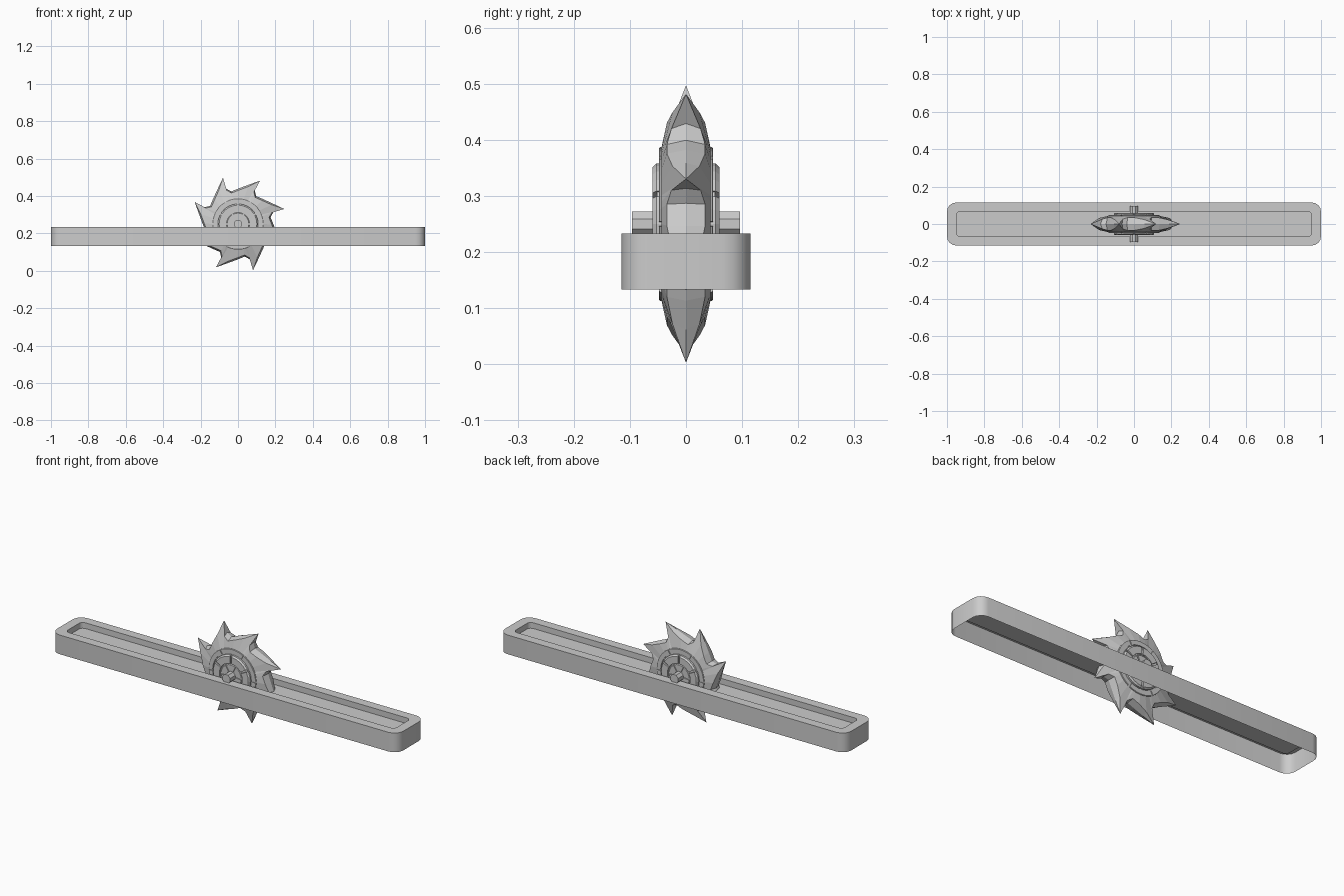
import bpy, bmesh
from math import radians, cos, sin

if "Cube" in bpy.data.objects:
    bpy.data.objects.remove(bpy.data.objects["Cube"])

CZ = 0.25  # height of the axle


def finish(name, bm, smooth=False, recalc=True):
    if recalc:
        bmesh.ops.recalc_face_normals(bm, faces=bm.faces[:])
    me = bpy.data.meshes.new(name)
    bm.to_mesh(me)
    bm.free()
    ob = bpy.data.objects.new(name, me)
    bpy.context.collection.objects.link(ob)
    if smooth:
        bpy.context.view_layer.objects.active = ob
        ob.select_set(True)
        bpy.ops.object.shade_smooth_by_angle(angle=radians(35))
        ob.select_set(False)
    return ob


def polar(r, deg, y):
    return (r * cos(radians(deg)), y, CZ + r * sin(radians(deg)))


def rounded_rect(hx, hy, r, seg=4):
    pts = []
    for k, (sx, sy) in enumerate([(1, 1), (-1, 1), (-1, -1), (1, -1)]):
        for i in range(seg + 1):
            a = radians(90 * k + 90 * i / seg)
            pts.append((sx * (hx - r) + r * cos(a), sy * (hy - r) + r * sin(a)))
    return pts


# track: open-bottomed shell with a recessed channel on top
bm = bmesh.new()
outer, inner = rounded_rect(1, 0.115, 0.05), rounded_rect(0.95, 0.067, 0.022)
loops = [[bm.verts.new((x, y, z)) for x, y in pts]
         for pts, z in ((outer, 0.133), (outer, 0.233), (inner, 0.233), (inner, 0.203))]
n = len(outer)
for a, b in zip(loops, loops[1:]):
    for i in range(n):
        j = (i + 1) % n
        bm.faces.new((a[i], a[j], b[j], b[i]))
bm.faces.new(loops[-1])
finish("track", bm, smooth=True, recalc=False)

# saw blade: eight hooked teeth, each (angle, inner angle, radius, half width)
tooth = [(-6, -6, 0.178, 0.034), (0.5, -1, 0.2, 0.026), (0, 4, 0.26, 0),
         (12, 14, 0.217, 0.024), (26, 27, 0.19, 0.034)]
bm = bmesh.new()
cols = []
for k in range(8):
    base = 18 + 45 * k
    for a, ia, r, w in tooth:
        crest = bm.verts.new(polar(r, base + a, 0))
        col = {"c": crest}
        for s in (-1, 1):
            side = bm.verts.new(polar(r * 0.95, base + a, s * w)) if w else crest
            col[s] = (side, bm.verts.new(polar(0.135, base + ia, s * 0.044)))
        cols.append(col)
for i, p in enumerate(cols):
    q = cols[(i + 1) % len(cols)]
    for s in (-1, 1):
        bm.faces.new((p[s][1], q[s][1], q[s][0], p[s][0]))
        ring = list(dict.fromkeys((p[s][0], p["c"], q["c"], q[s][0])))
        bm.faces.new(ring)
for s in (-1, 1):
    bm.faces.new([c[s][1] for c in cols])
finish("saw_blade", bm)


# block following an arc on one blade face, with a chamfered outer edge
def arc_block(bm, s, r0, r1, a0, a1, y0, y1, ch, seg=4):
    rows = []
    for i in range(seg + 1):
        a = a0 + (a1 - a0) * i / seg
        prof = [(r0, y0), (r1, y0), (r1, y1 - ch), (r1 - ch, y1), (r0, y1)]
        rows.append([bm.verts.new(polar(r, a, s * y)) for r, y in prof])
    for p, q in zip(rows, rows[1:]):
        for i in range(5):
            j = (i + 1) % 5
            bm.faces.new((p[i], p[j], q[j], q[i]))
    bm.faces.new(rows[0])
    bm.faces.new(rows[-1])


# raised rims and hub plates on both faces
rim, plates = bmesh.new(), bmesh.new()
for s in (-1, 1):
    for k in range(6):
        a = 60 * k
        arc_block(rim, s, 0.113, 0.137, a + 2, a + 58, 0.038, 0.048, 0.002, 6)
        arc_block(plates, s, 0.066, 0.108, a + 33, a + 87, 0.043, 0.06, 0.007)
        arc_block(plates, s, 0.025, 0.062, a + 5, a + 55, 0.043, 0.057, 0.004)
finish("blade_rims", rim)
finish("hub_plates", plates)


def cylinder(name, r, half, sides):
    bm = bmesh.new()
    ends = [[bm.verts.new(polar(r, 360 * (i + 0.5) / sides, y)) for i in range(sides)]
            for y in (-half, half)]
    for i in range(sides):
        j = (i + 1) % sides
        bm.faces.new((ends[0][i], ends[0][j], ends[1][j], ends[1][i]))
    for e in ends:
        bm.faces.new(e)
    finish(name, bm)


# hub discs and axle
cylinder("hub_disc", 0.106, 0.052, 24)
cylinder("axle", 0.024, 0.096, 8)
